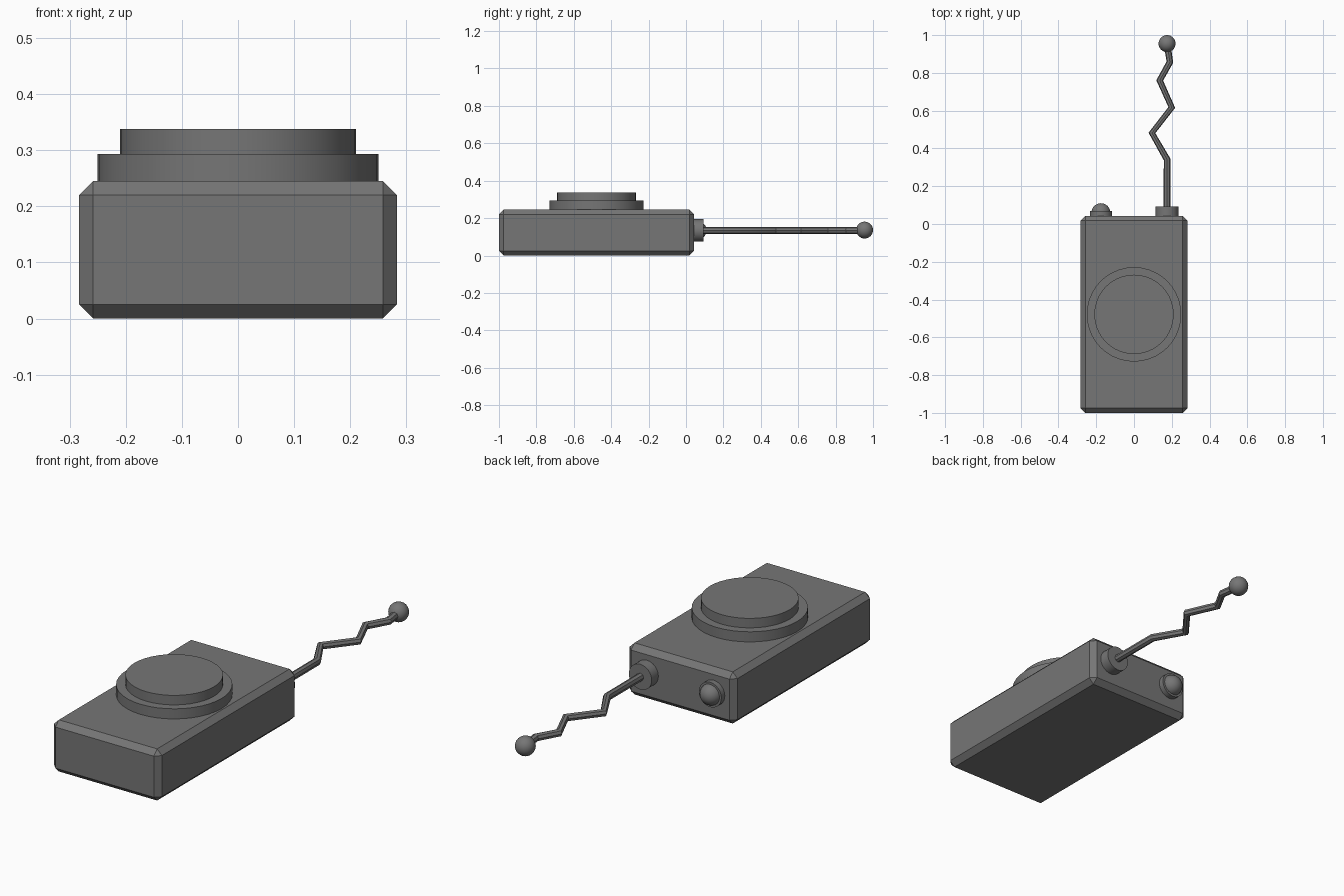
import bpy
import math
from mathutils import Vector

if "Cube" in bpy.data.objects:
    bpy.data.objects.remove(bpy.data.objects["Cube"], do_unlink=True)

# One flat grey for every part
GREY = (0.18, 0.18, 0.18, 1.0)
grey = bpy.data.materials.new("grey_plastic")
grey.use_nodes = True
grey.diffuse_color = GREY
grey.node_tree.nodes["Principled BSDF"].inputs["Base Color"].default_value = GREY

BACK = 0.043      # back face of the case
PORT_Z = 0.134    # height of the fittings on the back


def finish(name, smooth=True):
    obj = bpy.context.object
    obj.name = name
    obj.data.materials.append(grey)
    if smooth:
        bpy.ops.object.shade_smooth_by_angle(angle=math.radians(35))
    return obj


def disc(name, start, axis, radius, length, sides=32):
    """Cylinder that grows from start along axis."""
    axis = Vector(axis)
    bpy.ops.mesh.primitive_cylinder_add(
        vertices=sides, radius=radius, depth=length,
        location=Vector(start) + axis * length / 2,
        rotation=axis.to_track_quat('Z', 'Y').to_euler())
    return finish(name)


def ball(name, center, radius):
    bpy.ops.mesh.primitive_uv_sphere_add(
        segments=24, ring_count=16, radius=radius, location=center,
        rotation=(-math.pi / 2, 0, 0))
    return finish(name)


# Chamfered case
bpy.ops.mesh.primitive_cube_add(size=1, location=(0, (BACK - 1) / 2, 0.1225))
case = bpy.context.object
case.scale = (0.566, BACK + 1, 0.245)
bpy.ops.object.transform_apply(location=False, rotation=False, scale=True)
finish("case", smooth=False)
chamfer = case.modifiers.new("chamfer", 'BEVEL')
chamfer.width = 0.025
chamfer.segments = 1

# Stepped round button on the top
button_y = (BACK - 1) / 2
disc("button_base", (0, button_y, 0.235), (0, 0, 1), 0.25, 0.058, 40)
disc("button_cap", (0, button_y, 0.285), (0, 0, 1), 0.21, 0.053, 40)

# Lamp on the back
disc("lamp_ring", (-0.175, BACK - 0.01, PORT_Z), (0, 1, 0), 0.059, 0.036)
ball("lamp_dome", (-0.175, 0.06, PORT_Z), 0.05)

# Antenna collar, bent rod and tip
disc("antenna_collar", (0.175, BACK - 0.01, PORT_Z), (0, 1, 0), 0.06, 0.06)
bends = [(0.175, 0.08), (0.175, 0.342), (0.095, 0.482), (0.2, 0.617),
         (0.136, 0.76), (0.19, 0.857), (0.175, 0.955)]
path = bpy.data.curves.new("antenna_rod", 'CURVE')
path.dimensions = '3D'
path.bevel_depth = 0.018
path.bevel_resolution = 2
path.use_fill_caps = True
line = path.splines.new('POLY')
line.points.add(len(bends) - 1)
for point, (x, y) in zip(line.points, bends):
    point.co = (x, y, PORT_Z, 1)
rod = bpy.data.objects.new("antenna_rod", path)
bpy.context.collection.objects.link(rod)
bpy.ops.object.select_all(action='DESELECT')
rod.select_set(True)
bpy.context.view_layer.objects.active = rod
bpy.ops.object.convert(target='MESH')
finish("antenna_rod")
ball("antenna_tip", (0.175, 0.955, PORT_Z + 0.002), 0.045)
